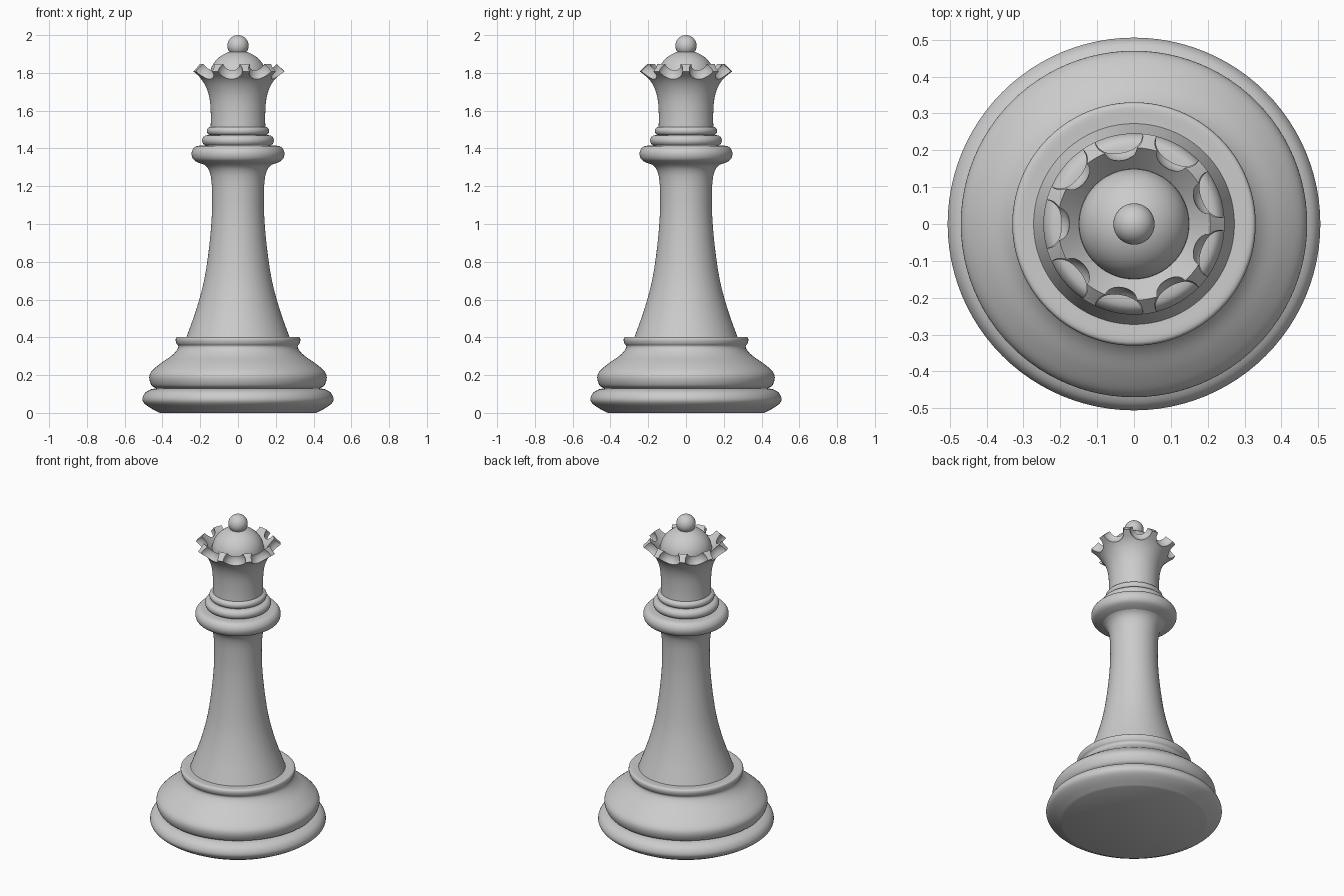
import bpy
import bmesh
from math import cos, sin, pi, radians
from mathutils import Vector, Matrix

cube = bpy.data.objects.get("Cube")
if cube:
    bpy.data.objects.remove(cube, do_unlink=True)

grey = bpy.data.materials.new("plain_grey")
grey.use_nodes = True
colour = (0.6, 0.6, 0.6, 1)
grey.diffuse_color = colour
grey.node_tree.nodes["Principled BSDF"].inputs["Base Color"].default_value = colour


def finish(name, bm):
    """Turn a bmesh into a grey object."""
    bmesh.ops.recalc_face_normals(bm, faces=bm.faces)
    mesh = bpy.data.meshes.new(name)
    bm.to_mesh(mesh)
    bm.free()
    obj = bpy.data.objects.new(name, mesh)
    bpy.context.collection.objects.link(obj)
    mesh.materials.append(grey)
    return obj


def smooth(obj, angle=35):
    bpy.ops.object.select_all(action="DESELECT")
    obj.select_set(True)
    bpy.context.view_layer.objects.active = obj
    bpy.ops.object.shade_smooth_by_angle(angle=radians(angle))


def curve(points, steps=5):
    """Smooth (radius, height) curve through the points."""
    p = [Vector(q) for q in points]
    p = [2 * p[0] - p[1]] + p + [2 * p[-1] - p[-2]]
    out = []
    for a, b, c, d in zip(p, p[1:], p[2:], p[3:]):
        for i in range(steps):
            t = i / steps
            out.append(0.5 * (2 * b + (c - a) * t + (2 * a - 5 * b + 4 * c - d) * t * t
                              + (3 * b - a - 3 * c + d) * t ** 3))
    return out + [p[-2]]


def lathe(name, profile, sides=96):
    """Closed turned solid; flat caps run from the profile ends to the axis."""
    pts = [Vector(q) for q in profile]
    pts = [Vector((0, pts[0].y))] + pts + [Vector((0, pts[-1].y))]
    bm = bmesh.new()
    verts = [bm.verts.new((r, 0, z)) for r, z in pts]
    edges = [bm.edges.new(pair) for pair in zip(verts, verts[1:])]
    bmesh.ops.spin(bm, geom=verts + edges, cent=(0, 0, 0), axis=(0, 0, 1),
                   angle=2 * pi, steps=sides)
    bmesh.ops.remove_doubles(bm, verts=bm.verts, dist=0.0001)
    return finish(name, bm)


def ring(name, radius, low, high, bulge):
    """Turned ring with a half-round edge."""
    mid, half = (low + high) / 2, (high - low) / 2
    angles = [-pi / 2 + pi * i / 14 for i in range(15)]
    return lathe(name, [(radius - bulge + bulge * cos(a), mid + half * sin(a)) for a in angles])


def ball(name, radius, height, flatten=1):
    bm = bmesh.new()
    bmesh.ops.create_uvsphere(bm, u_segments=48, v_segments=24, radius=radius,
                              matrix=Matrix.Translation((0, 0, height))
                              @ Matrix.Diagonal((1, 1, flatten, 1)))
    return finish(name, bm)


# Foot and base
smooth(lathe("foot", curve([(0.415, 0), (0.47, 0.03), (0.5, 0.055), (0.505, 0.08),
                            (0.49, 0.108), (0.46, 0.125), (0.43, 0.13)])))
smooth(lathe("base", curve([(0.43, 0.128), (0.457, 0.145), (0.47, 0.185), (0.458, 0.22),
                            (0.41, 0.262), (0.355, 0.3), (0.325, 0.33), (0.316, 0.352),
                            (0.326, 0.368), (0.33, 0.388), (0.32, 0.402), (0.275, 0.402)])))

# Stem flaring into the collar
smooth(lathe("stem", curve([(0.275, 0.395), (0.22, 0.55), (0.18, 0.7), (0.155, 0.86),
                            (0.14, 1.02), (0.137, 1.14), (0.142, 1.24), (0.16, 1.295),
                            (0.2, 1.33)])))
smooth(lathe("collar", curve([(0.15, 1.305), (0.205, 1.323), (0.236, 1.342), (0.246, 1.372),
                              (0.236, 1.4), (0.21, 1.414), (0.14, 1.414)])))

# Neck rings
smooth(ring("lower_neck_ring", 0.19, 1.414, 1.47, 0.028))
smooth(ring("upper_neck_ring", 0.165, 1.47, 1.515, 0.022))

# Crown: flared wall, sloping rim and hollow top
wall = curve([(0.145, 1.5), (0.144, 1.58), (0.15, 1.66), (0.167, 1.72),
              (0.197, 1.768), (0.246, 1.808)])
crown = lathe("crown", wall + [(0.207, 1.846), (0.145, 1.782)], sides=108)

# Nine round scallops around the rim
bm = bmesh.new()
for i in range(9):
    a = radians(20 + 40 * i)
    bmesh.ops.create_uvsphere(bm, u_segments=32, v_segments=20, radius=0.066,
                              matrix=Matrix.Translation((0.241 * cos(a), 0.241 * sin(a), 1.815)))
cutter = finish("scallop_cutter", bm)
cutter.hide_render = True
cut = crown.modifiers.new("scallops", "BOOLEAN")
cut.operation = "DIFFERENCE"
cut.solver = "EXACT"
cut.object = cutter
bpy.context.view_layer.objects.active = crown
bpy.ops.object.modifier_apply(modifier=cut.name)
bpy.data.objects.remove(cutter, do_unlink=True)
smooth(crown, 30)

# Dome and finial
smooth(ball("dome", 0.15, 1.782, 0.9))
smooth(ball("finial", 0.056, 1.944))
